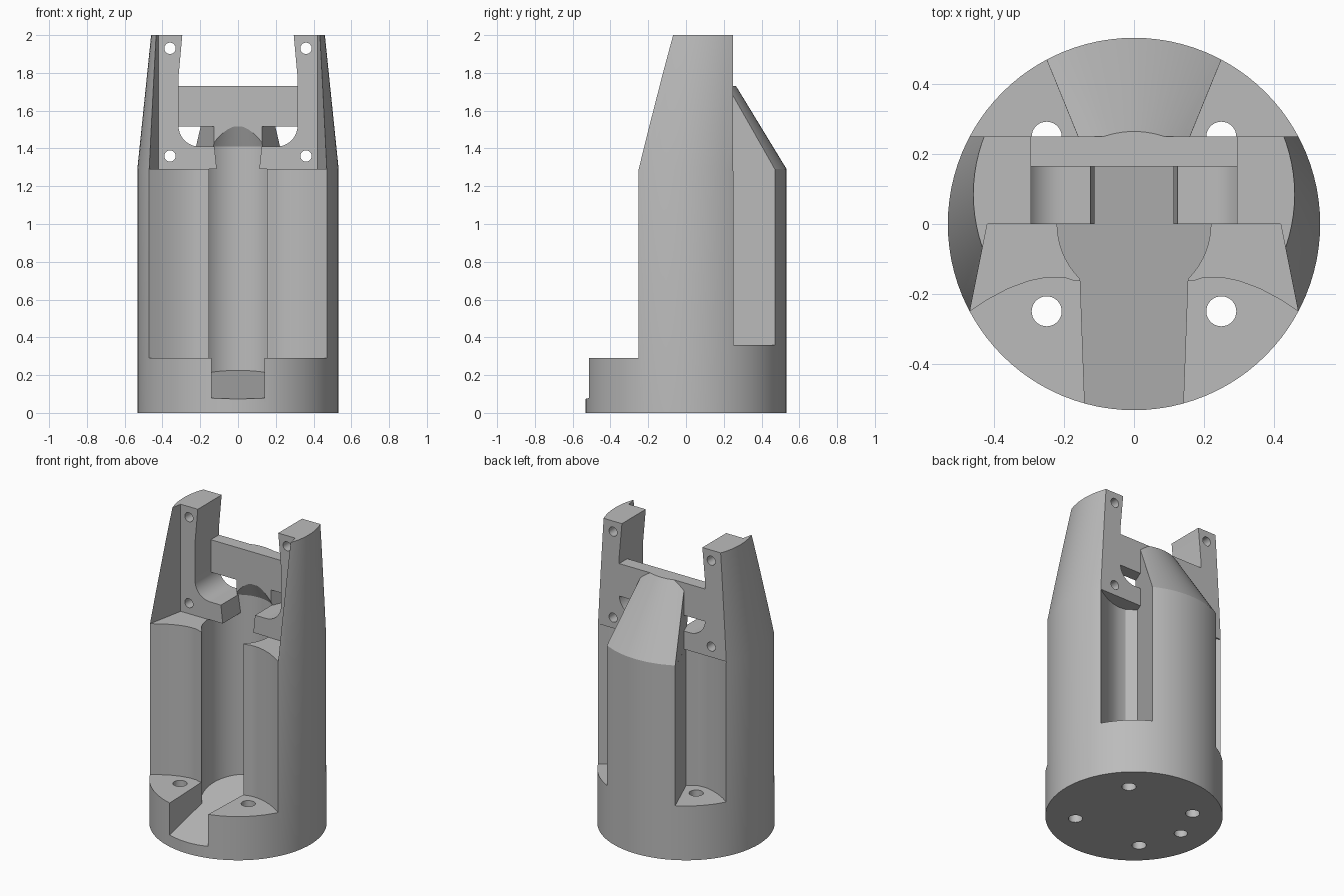
import bpy, bmesh, math

cube = bpy.data.objects.get("Cube")
if cube:
    bpy.data.objects.remove(cube, do_unlink=True)

R = 0.533          # outer radius
SHOULDER = 1.29    # height where the taper starts
SEG = 96

grey = bpy.data.materials.new("light_grey")
grey.use_nodes = True
grey.diffuse_color = (0.5, 0.5, 0.5, 1)
grey.node_tree.nodes["Principled BSDF"].inputs["Base Color"].default_value = (0.5, 0.5, 0.5, 1)


def skin(name, rings):
    """Closed solid through matching rings of points."""
    bm = bmesh.new()
    loops = [[bm.verts.new(p) for p in ring] for ring in rings]
    n = len(loops[0])
    for a, b in zip(loops, loops[1:]):
        for i in range(n):
            j = (i + 1) % n
            bm.faces.new((a[i], a[j], b[j], b[i]))
    bm.faces.new(loops[0][::-1])
    bm.faces.new(loops[-1])
    bmesh.ops.recalc_face_normals(bm, faces=bm.faces)
    mesh = bpy.data.meshes.new(name)
    bm.to_mesh(mesh)
    bm.free()
    mesh.materials.append(grey)
    obj = bpy.data.objects.new(name, mesh)
    bpy.context.scene.collection.objects.link(obj)
    return obj


def circle(r, z, cx=0, cy=0, n=SEG):
    return [(cx + r * math.cos(math.tau * i / n), cy + r * math.sin(math.tau * i / n), z)
            for i in range(n)]


def ramp(x, y):
    """Sloping floor of the cable channel."""
    return 0.075 + 0.2 * (y + 0.53)


def prism(name, outline, bottom, top):
    """Upright prism; bottom is a height or a function of x and y."""
    low = bottom if callable(bottom) else lambda x, y: bottom
    return skin(name, [[(x, y, low(x, y)) for x, y in outline],
                       [(x, y, top) for x, y in outline]])


def box(name, x, y0, y1, z0, z1):
    return prism(name, [(-x, y0), (x, y0), (x, y1), (-x, y1)], z0, z1)


def mirrored(half):
    return half + [(-x, y) for x, y in reversed(half)]


def boolean(obj, cutter, operation='DIFFERENCE'):
    mod = obj.modifiers.new("cut", 'BOOLEAN')
    mod.operation, mod.solver, mod.object = operation, 'EXACT', cutter
    bpy.context.view_layer.update()
    result = bpy.data.meshes.new_from_object(
        obj.evaluated_get(bpy.context.evaluated_depsgraph_get()))
    obj.modifiers.clear()
    obj.data = result
    bpy.data.objects.remove(cutter, do_unlink=True)


# Main body: cylinder with an off-centre taper above the shoulder
body = skin("body", [circle(R, 0), circle(R, SHOULDER), circle(0.46, 2, 0, 0.085)])

# Space in front of and behind the upper arms
boolean(body, prism("front_space", mirrored([(0.42, 0), (0.54, -0.6)]), SHOULDER, 2.1))
boolean(body, box("back_space", 0.7, 0.25, 0.7, 1.28, 2.1))

# U-shaped opening between the arms, narrowing to a gap between two tabs
half = [(0.295, 2.1), (0.295, 2.0), (0.315, 1.78)]
half += [(0.205 + 0.11 * math.cos(a), 1.52 - 0.11 * math.sin(a))
         for a in (math.pi / 2 * i / 10 for i in range(11))]
half += [(0.125, 1.41), (0.112, 1.285)]
opening = mirrored(half)
boolean(body, skin("opening", [[(x, y, z) for x, z in opening] for y in (-0.1, 0.3)]))

# Central bore and front channel with a sloping floor
bore = [(x, y) for x, y, z in circle(0.22, 0)]
boolean(body, prism("bore", bore, ramp, 1.291))
boolean(body, prism("channel", mirrored([(0.158, -0.05), (0.138, -0.6)]), ramp, 1.35))

# Curved pockets at the four corners
front = [(0.1, -0.165), (0.17, -0.163), (0.2, -0.153), (0.25, -0.153), (0.3, -0.163),
         (0.36, -0.185), (0.42, -0.217), (0.47, -0.25), (0.6, -0.34), (0.6, -0.6), (0.1, -0.6)]
back = [(0.14, 0.2), (0.2, 0.158), (0.25, 0.153), (0.3, 0.163), (0.36, 0.185),
        (0.42, 0.217), (0.47, 0.25), (0.6, 0.34), (0.6, 0.6), (0.303, 0.6)]
for side in (-1, 1):
    boolean(body, prism("front_pocket", [(side * x, y) for x, y in front], 0.29, 1.35))
    boolean(body, prism("back_pocket", [(side * x, y) for x, y in back], 0.36, SHOULDER))

# Screw holes through the base and the arms
for x in (-0.25, 0.25):
    for y in (-0.25, 0.25):
        boolean(body, skin("base_hole", [circle(0.043, z, x, y, 32) for z in (-0.1, 0.5)]))
boolean(body, skin("locating_hole", [circle(0.04, z, -0.35, 0.02, 32) for z in (-0.1, 0.15)]))
for x in (-0.36, 0.36):
    for z in (1.36, 1.93):
        rings = [[(px, y, pz) for px, pz, _ in circle(0.03, 0, x, z, 32)] for y in (-0.3, 0.5)]
        boolean(body, skin("arm_hole", rings))

# Conical top of the back rib
rib = skin("back_rib_top", [circle(R, 1.28), circle(R, SHOULDER), circle(0.265, 1.73)])
wedge = mirrored([(0.126, 0.166), (0.16, 0.25), (0.303, 0.6)])
boolean(rib, prism("wedge", wedge, 1.2, 1.8), 'INTERSECT')
boolean(rib, skin("rib_bore", [circle(0.22, 1.1), circle(0.22, 1.41), circle(0.165, 1.52)]))

# Cross bar joining the arms
bar = box("cross_bar", 0.318, 0.165, 0.25, 1.515, 1.73)

# Smooth curved surfaces, keep edges crisp
bpy.ops.object.select_all(action='DESELECT')
for obj in (body, rib, bar):
    obj.select_set(True)
bpy.context.view_layer.objects.active = body
bpy.ops.object.shade_smooth_by_angle(angle=math.radians(25))
